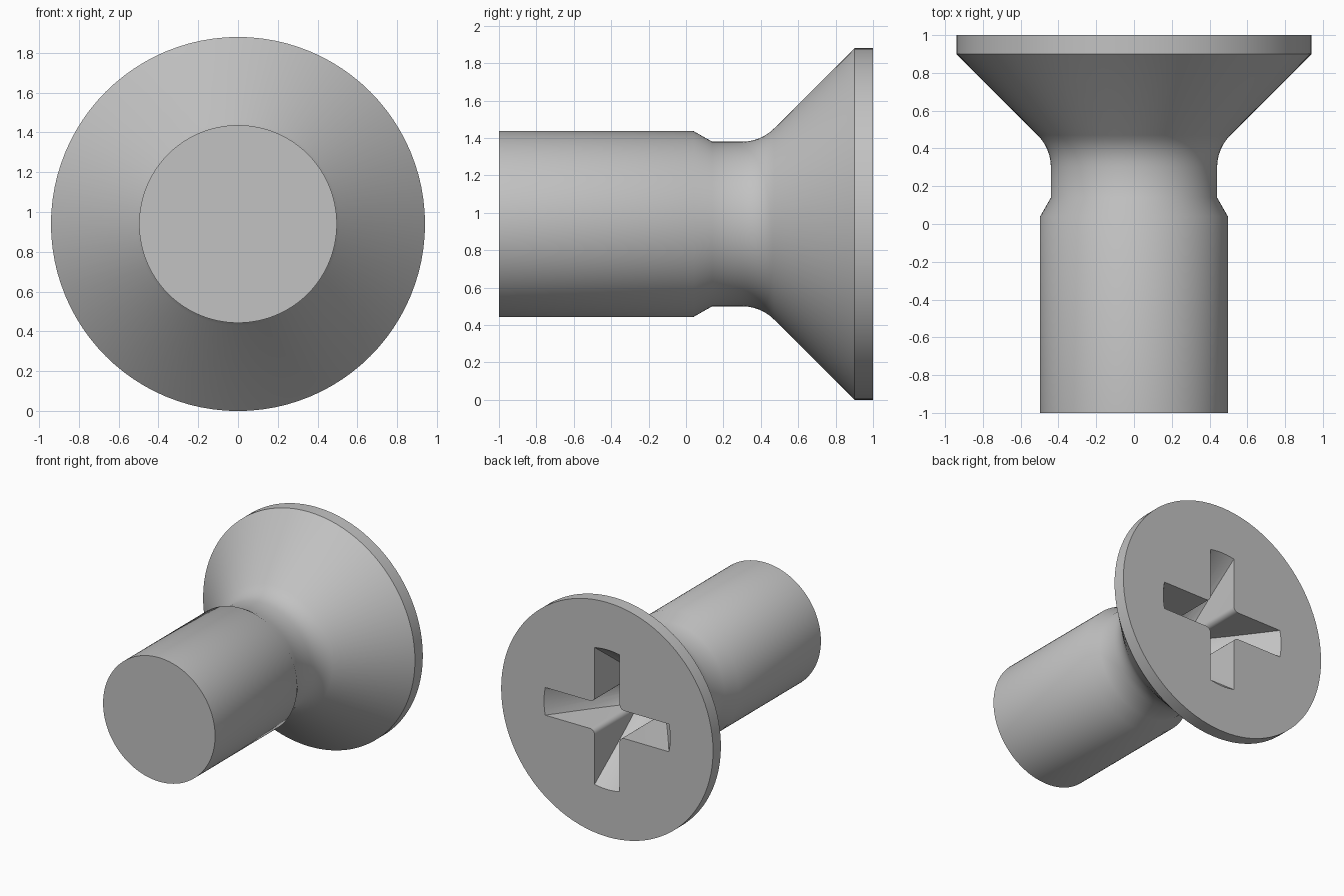
import bpy
import bmesh
from math import sin, cos, pi, radians, tan
from mathutils import Matrix, Vector

if "Cube" in bpy.data.objects:
    bpy.data.objects.remove(bpy.data.objects["Cube"])

HEAD_R = 0.94
SHANK_R = 0.497
NECK_R = 0.44
SLOT_R = 0.56
SLOT_W = 0.111
SLOT_DEPTH = 0.62
AXIS = Vector((0, 0, HEAD_R))

steel = bpy.data.materials.new("steel_grey")
steel.use_nodes = True
colour = (0.54, 0.54, 0.54, 1)
steel.diffuse_color = colour
steel.node_tree.nodes["Principled BSDF"].inputs["Base Color"].default_value = colour


def finish(name, bm):
    bmesh.ops.recalc_face_normals(bm, faces=bm.faces)
    mesh = bpy.data.meshes.new(name)
    bm.to_mesh(mesh)
    bm.free()
    mesh.materials.append(steel)
    obj = bpy.data.objects.new(name, mesh)
    bpy.context.collection.objects.link(obj)
    return obj


def lathe(name, profile, steps=96):
    """Turn (y, radius) points about the screw axis and cap both ends."""
    bm = bmesh.new()
    verts = [bm.verts.new(AXIS + Vector((r, y, 0))) for y, r in profile]
    edges = [bm.edges.new(pair) for pair in zip(verts, verts[1:])]
    bmesh.ops.spin(bm, geom=verts + edges, cent=AXIS, axis=(0, 1, 0),
                   angle=2 * pi, steps=steps)
    bmesh.ops.remove_doubles(bm, verts=bm.verts, dist=0.0005)
    bmesh.ops.holes_fill(bm, edges=[e for e in bm.edges if e.is_boundary], sides=0)
    return finish(name, bm)


def boolean(target, cutter, operation):
    mod = target.modifiers.new("cut", 'BOOLEAN')
    mod.object = cutter
    mod.operation = operation
    mod.solver = 'EXACT'
    bpy.context.view_layer.objects.active = target
    bpy.ops.object.modifier_apply(modifier=mod.name)
    bpy.data.objects.remove(cutter)


# Shank, chamfered neck, fillet and countersunk head in one turned profile
corner_y = 0.9 - (HEAD_R - NECK_R)
fillet = 0.24
start_y = corner_y - fillet * tan(radians(22.5))
profile = [(-1, SHANK_R), (0.04, SHANK_R), (0.14, NECK_R)]
for i in range(7):
    a = radians(45) * i / 6
    profile.append((start_y + fillet * sin(a), NECK_R + fillet * (1 - cos(a))))
profile += [(0.9, HEAD_R), (1, HEAD_R)]
screw = lathe("screw_body", profile)

# Cross-shaped prism with rounded inner corners
outline = []
f = 0.04
for k in range(4):
    arm = [Vector((0.8, -SLOT_W, 0)), Vector((0.8, SLOT_W, 0))]
    for i in range(6):
        a = radians(270 - 90 * i / 5)
        arm.append(Vector((SLOT_W + f + f * cos(a), SLOT_W + f + f * sin(a), 0)))
    outline += [Matrix.Rotation(k * pi / 2, 3, 'Z') @ p for p in arm]
bm = bmesh.new()
base = bm.faces.new([bm.verts.new((p.x, 0.2, p.y + HEAD_R)) for p in outline])
side = bmesh.ops.extrude_face_region(bm, geom=[base])
bmesh.ops.translate(bm, vec=(0, 1, 0),
                    verts=[v for v in side["geom"] if isinstance(v, bmesh.types.BMVert)])
cross = finish("cross_cutter", bm)

# Tapered cone limits the arms, so their ends slope inward to the bottom
slope = (SLOT_R - SLOT_W) / SLOT_DEPTH
cone = lathe("cone_cutter", [(1 - SLOT_DEPTH, SLOT_W), (1.1, SLOT_R + 0.1 * slope)])
boolean(cross, cone, 'INTERSECT')
boolean(screw, cross, 'DIFFERENCE')

# Smooth turned surfaces, sharp rims
bpy.ops.object.select_all(action='DESELECT')
screw.select_set(True)
bpy.context.view_layer.objects.active = screw
bpy.ops.object.shade_smooth_by_angle(angle=radians(35))
